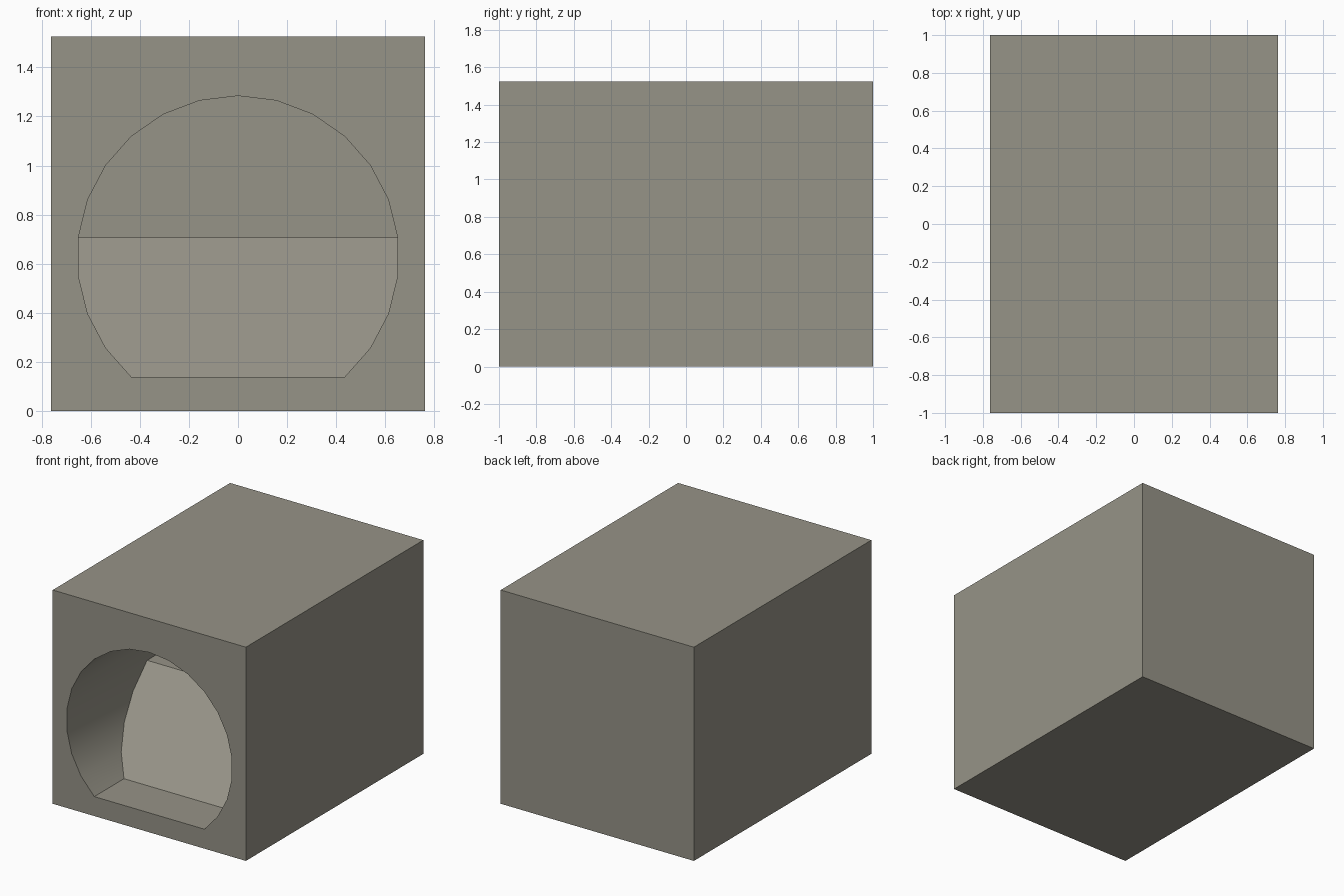
import bpy, bmesh, math

if "Cube" in bpy.data.objects:
    bpy.data.objects.remove(bpy.data.objects["Cube"])

W, H = 0.7625, 1.525          # half width, height
R, CZ, N = 0.655, 0.629, 26   # tunnel radius, centre height, sides
SHELF, LOW = 6, 10            # vertex steps from the top: shelf level, floor level
BACK = 0.995                  # rear wall of the cavity

stone = bpy.data.materials.new("warm_grey_stone")
stone.diffuse_color = (0.305, 0.292, 0.242, 1)
stone.use_nodes = True
stone.node_tree.nodes["Principled BSDF"].inputs["Base Color"].default_value = stone.diffuse_color


def make_object(name, bm):
    bmesh.ops.recalc_face_normals(bm, faces=bm.faces)
    mesh = bpy.data.meshes.new(name)
    bm.to_mesh(mesh)
    bm.free()
    mesh.materials.append(stone)
    obj = bpy.data.objects.new(name, mesh)
    bpy.context.collection.objects.link(obj)
    return obj


# Outer block
bm = bmesh.new()
bmesh.ops.create_cube(bm, size=1)
for v in bm.verts:
    v.co = (v.co.x * 2 * W, v.co.y * 2, (v.co.z + 0.5) * H)
block = make_object("tunnel_block", bm)

# Cavity: round tunnel with a flat floor, a 45 degree ramp and a shelf behind it
bm = bmesh.new()
ks = range(-LOW, LOW + 1)
pos = {k: (R * math.sin(k * math.tau / N), CZ + R * math.cos(k * math.tau / N)) for k in ks}
shelf_z = pos[SHELF][1]
front, ramp, wall = {}, {}, {}
for k, (x, z) in pos.items():
    front[k] = bm.verts.new((x, -1.2, z))
    if abs(k) >= SHELF:
        ramp[k] = bm.verts.new((x, -0.096 + z - shelf_z, z))
    if abs(k) <= SHELF:
        wall[k] = bm.verts.new((x, BACK, z))
for ring in (front, ramp, wall):
    bm.faces.new([ring[k] for k in sorted(ring)])
bm.faces.new((ramp[-SHELF], ramp[SHELF], wall[SHELF], wall[-SHELF]))    # shelf
bm.faces.new((front[-LOW], front[LOW], ramp[LOW], ramp[-LOW]))          # floor
for a in range(-LOW, LOW):                                              # round sides
    b = a + 1
    if a in wall and b in wall:
        loop = [front[a], front[b]]
        if b == SHELF:
            loop.append(ramp[b])
        loop += [wall[b], wall[a]]
        if a == -SHELF:
            loop.append(ramp[a])
    else:
        loop = [front[a], front[b], ramp[b], ramp[a]]
    bm.faces.new(loop)
cutter = make_object("cavity_cutter", bm)
cutter.hide_render = True

# Cut the cavity out of the block
cut = block.modifiers.new("cavity", 'BOOLEAN')
cut.operation = 'DIFFERENCE'
cut.solver = 'EXACT'
cut.object = cutter
bpy.context.view_layer.objects.active = block
block.select_set(True)
bpy.ops.object.modifier_apply(modifier=cut.name)
bpy.data.objects.remove(cutter)
bpy.ops.object.shade_smooth_by_angle(angle=math.radians(30))
